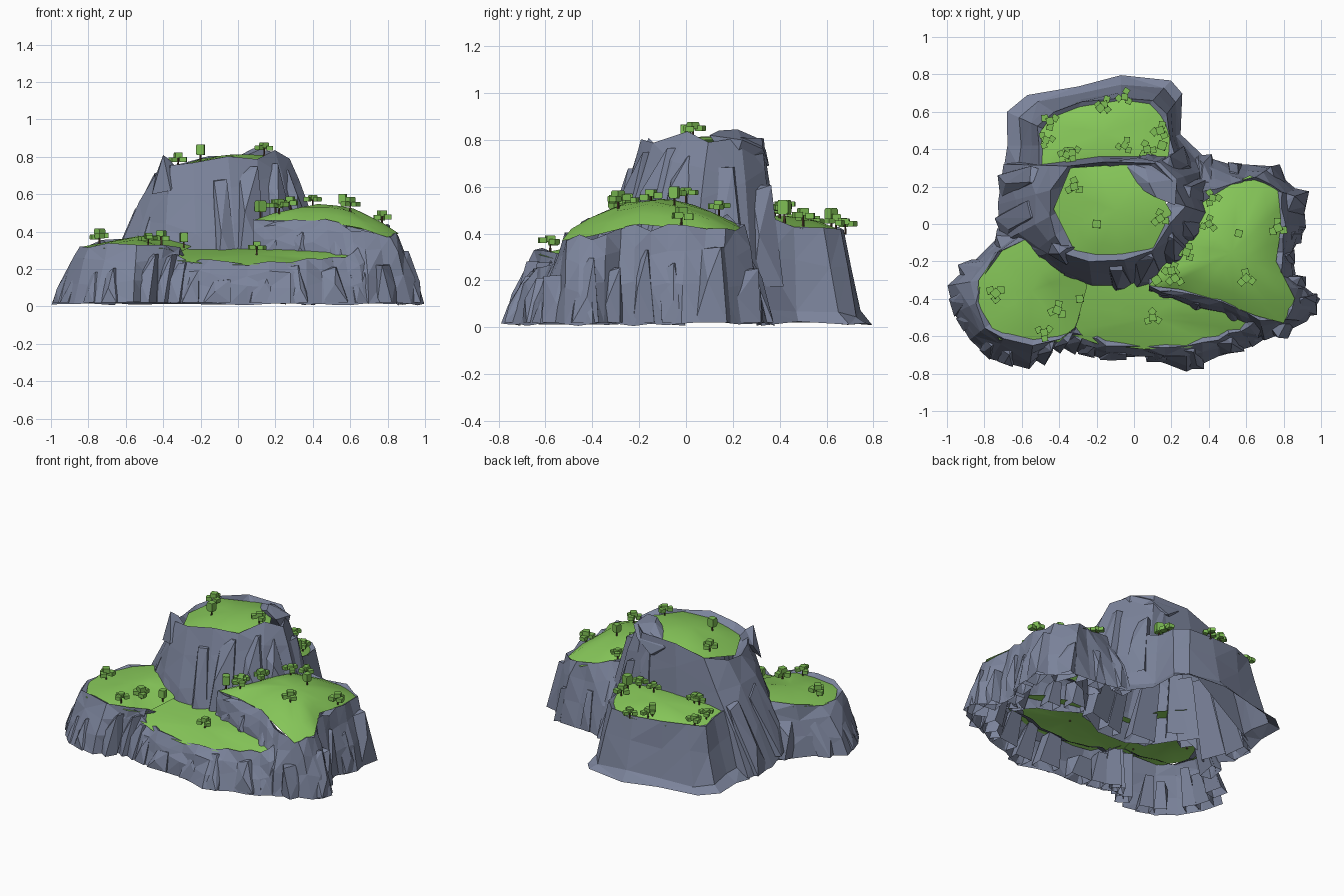
import bpy, bmesh, random
from math import pi, cos, sin
from itertools import product
from mathutils import Vector as V
from mathutils.bvhtree import BVHTree

if "Cube" in bpy.data.objects:
    bpy.data.objects.remove(bpy.data.objects["Cube"])

random.seed(11)
R = random.uniform


def material(name, rgb):
    m = bpy.data.materials.new(name)
    m.diffuse_color = (*rgb, 1)
    m.use_nodes = True
    m.node_tree.nodes["Principled BSDF"].inputs["Base Color"].default_value = m.diffuse_color
    return m


ROCK = material("rock", (0.20, 0.23, 0.33))
GRASS = material("grass", (0.24, 0.57, 0.10))
LEAF = material("leaves", (0.21, 0.52, 0.09))
BARK = material("bark", (0.09, 0.05, 0.03))


def finish(bm, name, mat, smooth=False):
    bmesh.ops.recalc_face_normals(bm, faces=bm.faces)
    for f in bm.faces:
        f.smooth = smooth
    me = bpy.data.meshes.new(name)
    bm.to_mesh(me)
    bm.free()
    me.materials.append(mat)
    ob = bpy.data.objects.new(name, me)
    bpy.context.collection.objects.link(ob)
    return ob


def hull(bm, pts):
    g = bmesh.ops.convex_hull(bm, input=[bm.verts.new(p) for p in pts])
    inner = [v for v in g["geom_interior"] if isinstance(v, bmesh.types.BMVert)]
    bmesh.ops.delete(bm, geom=inner, context='VERTS')


def resample(pts, k, closed):
    p = [V(a) for a in pts]
    segs = zip(p, p[1:] + p[:1]) if closed else zip(p, p[1:])
    out = [a.lerp(b, i / k) for a, b in segs for i in range(k)]
    return out if closed else out + [p[-1]]


def cliff(name, base, rim, profile, closed=False, k=1, jag=0.02, crags=1, width=(.04, .08), tall=(.5, .9), lip=.05):
    """Faceted wall lofted from base to rim, with angular slabs leaning on it."""
    b, r = resample(base, k, closed), resample(rim, k, closed)
    n = len(b)
    out = []
    for i in range(n):
        d = b[i] - r[i]
        d.z = 0
        out.append(d.normalized())
    bm = bmesh.new()
    rows = []
    col = [R(-jag, jag) for _ in range(n)]
    for j, (t, h) in enumerate(profile):
        row = []
        for i in range(n):
            p = b[i].lerp(r[i], t)
            p.z = b[i].z + (r[i].z - b[i].z) * h
            p += out[i] * (col[i] * .5 + R(-jag, jag) * 0.6 if j else R(-jag, 0) * .5)
            p.z += R(-0.02, 0.02) if j else R(-0.015, 0.005)
            row.append(bm.verts.new(p))
        rows.append(row)
    # lip tucked under the grass
    rows.append([bm.verts.new(v.co - out[i] * 0.09 - V((0, 0, lip))) for i, v in enumerate(rows[-1])])
    for lo, hi in zip(rows, rows[1:]):
        for i in range(n if closed else n - 1):
            q = (i + 1) % n
            bm.faces.new((lo[i], lo[q], hi[q], hi[i]))
    bmesh.ops.triangulate(bm, faces=bm.faces)
    finish(bm, name + "_cliff", ROCK)
    if not crags:
        return
    # leaning slabs, open underneath
    bm = bmesh.new()
    for i in range(0, n - 1, crags):
        f = R(0.25, 0.75)
        c, rt = b[i].lerp(b[i + 1], f), r[i].lerp(r[i + 1], f)
        o = (out[i] + out[i + 1]).normalized()
        side = V((-o.y, o.x, 0)) * R(*width)
        h = R(*tall)
        top = c.lerp(rt, h)
        rise = V((0, 0, top.z - c.z))
        lean = side * R(-0.6, 0.6)
        bulge = o * R(.0, .035)
        hull(bm, [c + side, c - side * .8, c + side - o * .08, c - side - o * .08,
                  c + rise * R(.35, .6) + (top - c - rise) * .35 + bulge - side * R(-.4, .4),
                  top + bulge + side * .5 + lean, top + bulge * .5 - side * .6 + lean - rise * R(0, .25),
                  top + side * .6 - o * .07, top - side * .6 - o * .07])
    down = [f for f in bm.faces if f.normal.z < -.8]
    bmesh.ops.delete(bm, geom=down, context='FACES')
    finish(bm, name + "_crags", ROCK)


trees = []


def meadow(name, edge, dome, spots):
    """Domed grass cap; remembers tree positions on its surface."""
    e = resample(edge, 2, True)
    c = sum(e, V()) / len(e)
    bm = bmesh.new()
    rings = [[bm.verts.new(c.lerp(p, s) + V((0, 0, dome * (1 - s * s)))) for p in e] for s in (1, 0.75, 0.4)]
    mid = bm.verts.new(c + V((0, 0, dome)))
    n = len(e)
    for i in range(n):
        q = (i + 1) % n
        for lo, hi in zip(rings, rings[1:]):
            bm.faces.new((lo[i], lo[q], hi[q], hi[i]))
        bm.faces.new((rings[-1][i], rings[-1][q], mid))
    tree = BVHTree.FromBMesh(bm)
    for x, y in spots:
        hit = tree.ray_cast(V((x, y, 3)), V((0, 0, -1)))[0] or tree.find_nearest(V((x, y, c.z)))[0]
        trees.append(hit)
    finish(bm, name + "_grass", GRASS, True)


# central peak
cliff("peak",
      [(-.70, .32, .02), (-.74, .1, .02), (-.71, -.1, .1), (-.56, -.17, .25), (-.4, -.3, .2), (-.22, -.36, .18),
       (0, -.36, .18), (.14, -.31, .22), (.3, -.16, .4), (.42, .05, .36), (.42, .3, .02), (.2, .38, .3), (-.2, .38, .3)],
      [(-.36, .31, .74), (-.45, .18, .72), (-.45, .04, .71), (-.42, -.06, .73), (-.36, -.16, .76), (-.24, -.2, .75),
       (-.05, -.2, .80), (.1, -.13, .80), (.2, 0, .82), (.26, .1, .8), (.22, .24, .8), (.1, .32, .82), (-.15, .33, .79)],
      [(0, 0), (.35, .4), (.7, .75), (1, 1)], True, jag=.025, width=(.06, .1), tall=(.6, .95), lip=.09)
meadow("peak", [(-.34, .3, .74), (-.05, .32, .78), (.1, .24, .8), (.2, .06, .8), (.12, -.12, .78), (-.07, -.19, .76),
                (-.32, -.14, .72), (-.43, .08, .70)], 0.045, [(-.32, .2), (-.2, 0), (.14, .03)])

# back terrace with wide foot
cliff("back_terrace",
      [(-.70, .3, .02), (-.68, .42, .02), (-.68, .6, .02), (-.57, .69, .02), (-.3, .74, .02), (-.07, .80, .02),
       (.2, .77, .02), (.26, .7, .02), (.25, .48, .02), (.42, .32, .02)],
      [(-.5, .31, .45), (-.51, .42, .42), (-.51, .52, .41), (-.43, .6, .41), (-.28, .65, .41), (-.07, .67, .41),
       (.1, .66, .41), (.17, .58, .42), (.19, .46, .44), (.22, .34, .46)],
      [(0, 0), (.4, .1), (.75, .6), (1, 1)], jag=.012, crags=0)
meadow("back_terrace", [(-.5, .27, .43), (-.51, .48, .4), (-.43, .59, .4), (-.3, .65, .4), (-.05, .68, .4), (.1, .65, .4),
                        (.19, .5, .42), (.2, .3, .46), (-.15, .27, .46)], 0.05,
       [(-.45, .55), (-.47, .45), (-.33, .38), (-.18, .62), (-.05, .68), (.14, .5), (.07, .4), (-.05, .42),
        (.15, .42), (-.36, .37), (-.16, .64)])

# right terrace, wrapping round to an inner step above the front meadow
cliff("right_terrace",
      [(.34, .38, .02), (.5, .33, .02), (.74, .31, .02), (.92, .14, .02), (.92, -.02, .02), (.85, -.15, .02),
       (.87, -.3, .02), (1, -.4, .02), (.93, -.52, .02), (.7, -.63, .02), (.6, -.55, .2), (.4, -.47, .24),
       (.2, -.4, .27), (.08, -.37, .28)],
      [(.36, .16, .5), (.52, .22, .45), (.65, .25, .42), (.79, .17, .42), (.8, 0, .43), (.78, -.15, .43),
       (.80, -.28, .43), (.87, -.4, .39), (.82, -.51, .37), (.67, -.5, .40), (.54, -.45, .44), (.4, -.4, .46),
       (.2, -.35, .47), (.08, -.33, .46)],
      [(0, 0), (.3, .4), (.7, .75), (1, 1)], k=2, crags=2, tall=(0.55, 0.9))
meadow("right_terrace", [(.34, .1, .49), (.5, .2, .45), (.62, .26, .41), (.77, .18, .41), (.79, 0, .42), (.76, -.2, .44),
                         (.86, -.4, .39), (.8, -.53, .37), (.65, -.49, .42), (.42, -.4, .46), (.25, -.35, .46),
                         (.08, -.33, .46), (.2, -.16, .48), (.28, -.04, .5)], 0.10,
       [(.42, .14), (.4, 0), (.56, -.05), (.77, -.02), (.6, -.29), (.28, -.15), (.2, -.25), (.12, -.3), (.22, -.29)])

# left terrace
cliff("left_terrace",
      [(-.66, .0, .02), (-.84, -.18, .02), (-1, -.33, .02), (-.97, -.48, .02), (-.88, -.62, .02), (-.77, -.73, .02),
       (-.56, -.78, .02), (-.48, -.68, .02), (-.34, -.65, .02)],
      [(-.56, -.07, .38), (-.73, -.15, .35), (-.82, -.3, .33), (-.84, -.42, .32), (-.79, -.55, .32), (-.7, -.62, .32),
       (-.54, -.64, .33), (-.4, -.62, .32), (-.31, -.55, .3)],
      [(0, 0), (.3, .35), (.7, .75), (1, 1)])
meadow("left_terrace", [(-.5, -.05, .38), (-.72, -.14, .34), (-.83, -.3, .32), (-.84, -.42, .31), (-.72, -.62, .31),
                        (-.4, -.63, .31), (-.31, -.55, .29), (-.25, -.33, .32), (-.35, -.18, .37)], 0.03,
       [(-.74, -.37), (-.41, -.46), (-.48, -.58), (-.29, -.4)])

# front meadow
cliff("front_terrace",
      [(-.42, -.65, .02), (-.28, -.7, .02), (-.15, -.73, .02), (.05, -.71, .02), (.28, -.79, .02), (.45, -.71, .02),
       (.62, -.66, .02), (.74, -.6, .02)],
      [(-.36, -.56, .29), (-.25, -.61, .25), (-.15, -.64, .24), (.05, -.66, .23), (.28, -.66, .24), (.45, -.62, .25),
       (.57, -.57, .26), (.66, -.52, .32)],
      [(0, 0), (.3, .4), (.6, .75), (1, 1)], k=2, crags=2, tall=(0.5, 0.98))
meadow("front_terrace", [(-.37, -.58, .25), (-.2, -.64, .23), (.05, -.67, .22), (.3, -.66, .23), (.5, -.6, .24),
                         (.65, -.53, .27), (.4, -.41, .31), (.1, -.32, .31), (-.15, -.29, .31), (-.34, -.28, .31)],
       0.01, [(.1, -.5)])

# summit boulder overhanging the back, and a horn on the front rim
bm = bmesh.new()
hull(bm, [(-.02, .22, .78), (-.08, .34, .76), (.02, .355, .69), (.14, .33, .76), (.2, .16, .80), (.12, .14, .84),
          (.22, .1, .82), (.23, .24, .80), (.08, .22, .845), (.06, .3, .81), (.22, .2, .68), (-.05, .3, .68)])
hull(bm, [(-.44, -.1, .7), (-.36, -.22, .62), (-.3, -.12, .7), (-.4, -.16, .81), (-.36, -.13, .78), (-.46, -.16, .6)])
finish(bm, "summit_boulders", ROCK)

# trees: short trunk, chamfered blocky foliage clumps
trunks, leaves = bmesh.new(), bmesh.new()


def clump(p, sx, sz):
    a = R(0, pi)
    c = min(sx, sz) * .2
    pts = []
    for x, y, z in product((-.5, .5), repeat=3):
        for k in range(3):
            q = [x * sx, y * sx, z * sz]
            q[k] -= c if q[k] > 0 else -c
            pts.append(p + V((q[0] * cos(a) - q[1] * sin(a), q[0] * sin(a) + q[1] * cos(a), q[2])))
    hull(leaves, pts)


for i, p in enumerate(trees):
    s = R(0.85, 1.15)
    g = bmesh.ops.create_cone(trunks, segments=5, radius1=.006 * s, radius2=.004 * s, depth=.05 * s)["verts"]
    bmesh.ops.translate(trunks, verts=g, vec=p + V((0, 0, .02 * s)))
    if i % 5 == 1:
        clump(p + V((0, 0, .058 * s)), .042 * s, .055 * s)
        continue
    a0 = R(0, 6)
    clump(p + V((0, 0, .06 * s)), .04 * s, .03 * s)
    for j in range(3):
        a = a0 + j * 2.1
        clump(p + V((cos(a) * .032, sin(a) * .032, R(.036, .05))), .036 * s, .025 * s)
finish(trunks, "tree_trunks", BARK)
finish(leaves, "tree_foliage", LEAF)
